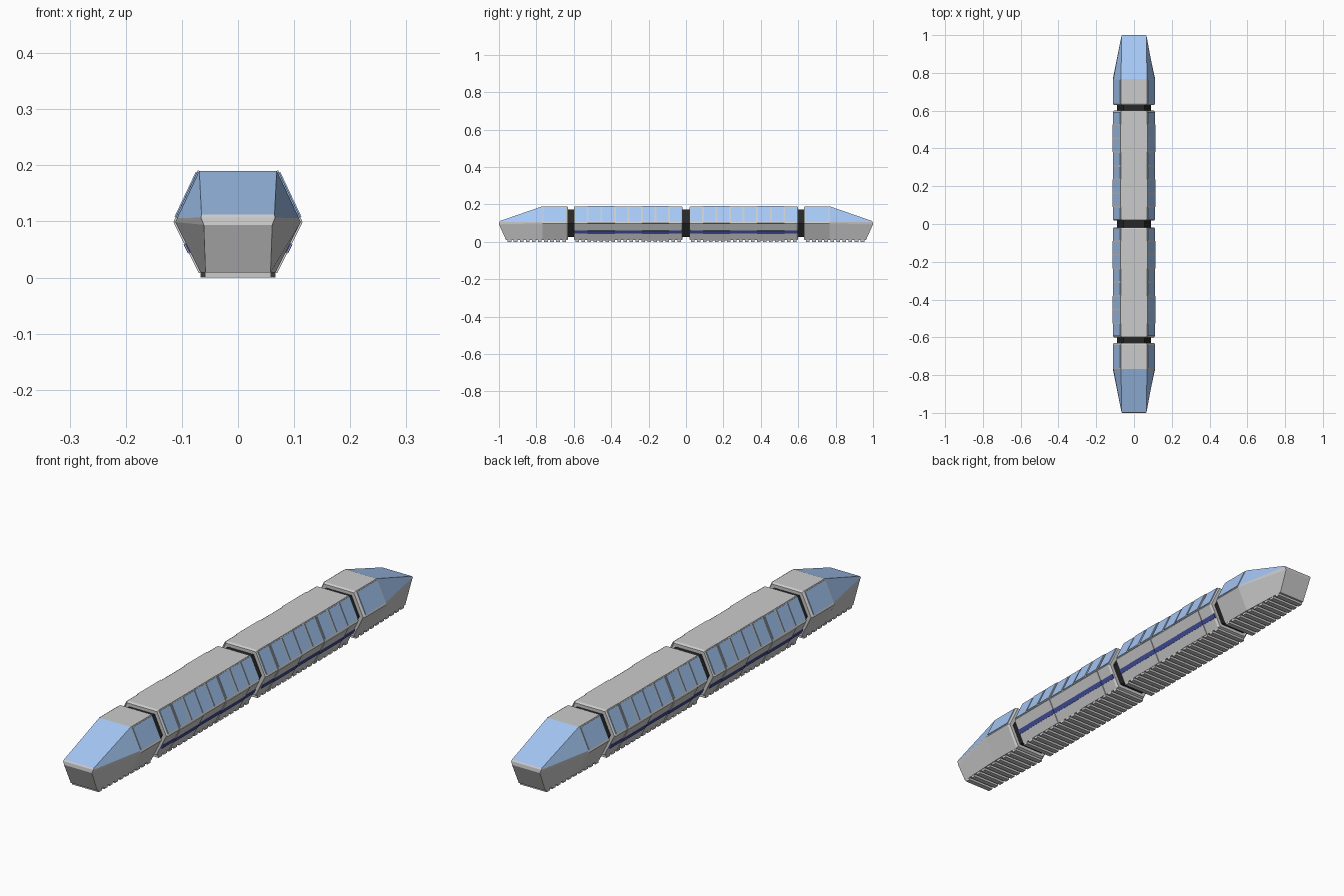
import bpy, bmesh
from mathutils import Vector

if "Cube" in bpy.data.objects:
    bpy.data.objects.remove(bpy.data.objects["Cube"])


def material(name, col):
    m = bpy.data.materials.new(name)
    m.diffuse_color = (*col, 1)
    m.use_nodes = True
    m.node_tree.nodes["Principled BSDF"].inputs["Base Color"].default_value = m.diffuse_color
    return m


GLASS = material("glass_blue", (0.38, 0.58, 0.92))
STRIPE = material("stripe_blue", (0.06, 0.08, 0.36))
DARK = material("rubber_dark", (0.02, 0.02, 0.02))

# Half cross-section of the hull: roof edge, sill, waist, floor edge (x, z)
HALF = [(0.069, 0.19), (0.1085, 0.106), (0.112, 0.099), (0.067, 0.009)]
ROOF, WAIST, FLOOR = Vector(HALF[0]), Vector(HALF[2]), Vector(HALF[3])


def finish(name, bm, mats=()):
    bmesh.ops.recalc_face_normals(bm, faces=bm.faces)
    me = bpy.data.meshes.new(name)
    bm.to_mesh(me)
    bm.free()
    ob = bpy.data.objects.new(name, me)
    bpy.context.collection.objects.link(ob)
    for m in mats:
        me.materials.append(m)
    return ob


def loft(name, sections, mats=(), glass_span=None):
    """Skin mirrored half sections, each a list of (x, y, z) from top to bottom."""
    bm = bmesh.new()
    rings = []
    for s in sections:
        right = [bm.verts.new(p) for p in s]
        left = [bm.verts.new((-p[0], p[1], p[2])) for p in s]
        rings.append(right + left[::-1])
    n = len(rings[0])
    for k, (a, b) in enumerate(zip(rings, rings[1:])):
        for i in range(n):
            j = (i + 1) % n
            f = bm.faces.new((a[i], a[j], b[j], b[i]))
            if k == glass_span and i in (0, n - 2, n - 1):
                f.material_index = 1
    for r in (rings[0], rings[-1]):
        for i in range(n // 2 - 1):
            bm.faces.new((r[i], r[i + 1], r[n - 2 - i], r[n - 1 - i]))
    return finish(name, bm, mats)


def section(y, scale=1.0):
    return [(x * scale, y, 0.1 + (z - 0.1) * scale) for x, z in HALF]


def side_panel(bm, side, a, b, t0, t1, y0, y1, out):
    """Thin plate lying on the hull side between profile points a and b."""
    d = (b - a).normalized()
    nrm = Vector((-d.y, d.x))
    if nrm.x < 0:
        nrm = -nrm
    p, q = a.lerp(b, t0), a.lerp(b, t1)
    prof = [p - nrm * 0.003, q - nrm * 0.003, q + nrm * out, p + nrm * out]
    ends = [[bm.verts.new((side * v.x, y, v.y)) for v in prof] for y in (y0, y1)]
    bm.faces.new(ends[0])
    bm.faces.new(ends[1])
    for i in range(4):
        j = (i + 1) % 4
        bm.faces.new((ends[0][i], ends[0][j], ends[1][j], ends[1][i]))


def slats(name, y0, y1, w0, w1):
    """Row of cross ribs under the floor."""
    bm = bmesh.new()
    n = round(abs(y1 - y0) / 0.033)
    for i in range(n):
        t = (i + 0.5) / n
        y, w = y0 + (y1 - y0) * t, w0 + (w1 - w0) * t
        g = bmesh.ops.create_cube(bm, size=1)["verts"]
        for v in g:
            v.co = Vector((v.co.x * 2 * w, y + v.co.y * 0.02, 0.006 + v.co.z * 0.012))
    finish(name, bm)


PITCH, START = 0.0725, 0.018
for sy, end in ((-1, "front"), (1, "rear")):
    # Passenger car hull with chamfered ends
    loft(end + "_car_body", [section(sy * y, s) for y, s in
                             ((0.018, 0.95), (0.026, 1), (0.592, 1), (0.60, 0.95))])
    slats(end + "_car_ribs", sy * 0.02, sy * 0.598, 0.067, 0.067)

    # Nose car hull with glazed tapering cab
    tip = [(0.065, 0.994, 0.112), (0.066, 0.998, 0.107),
           (0.061, 1.0, 0.094), (0.058, 0.962, 0.009)]
    loft(end + "_nose_body",
         [section(sy * 0.63, 0.95), section(sy * 0.638), section(sy * 0.768),
          [(x, sy * y, z) for x, y, z in tip]],
         [material(end + "_hull_grey", (0.8, 0.8, 0.8)), GLASS], 2)
    slats(end + "_nose_ribs", sy * 0.635, sy * 0.96, 0.067, 0.058)

    # Doors, windows and stripes on both sides
    doors, wins, stripes = bmesh.new(), bmesh.new(), bmesh.new()
    for side in (-1, 1):
        for k in (1, 5):
            y0 = START + k * PITCH
            y1 = y0 + 2 * PITCH
            side_panel(doors, side, ROOF, WAIST, 0.0, 1.0, sy * y0, sy * y1, 0.003)
            side_panel(doors, side, WAIST, FLOOR, 0.0, 1.0, sy * y0, sy * y1, 0.003)
            side_panel(stripes, side, WAIST, FLOOR, 0.42, 0.60,
                       sy * y0, sy * y1, 0.0045)
        side_panel(stripes, side, WAIST, FLOOR, 0.42, 0.60,
                   sy * 0.022, sy * 0.598, 0.002)
        for k in range(8):
            y0 = START + k * PITCH
            out = 0.005 if k in (1, 2, 5, 6) else 0.0025
            side_panel(wins, side, ROOF, WAIST, 0.04, 0.92,
                       sy * (y0 + 0.005), sy * (y0 + PITCH - 0.005), out)
        side_panel(wins, side, ROOF, WAIST, 0.04, 0.92, sy * 0.641, sy * 0.762, 0.0025)
    finish(end + "_doors", doors)
    finish(end + "_side_windows", wins, [GLASS])
    finish(end + "_side_stripes", stripes, [STRIPE])

# Dark flexible gangways between the cars
for name, y in (("front_gangway", -0.615), ("middle_gangway", 0), ("rear_gangway", 0.615)):
    loft(name, [section(y - 0.022, 0.81), section(y + 0.022, 0.81)], [DARK])
